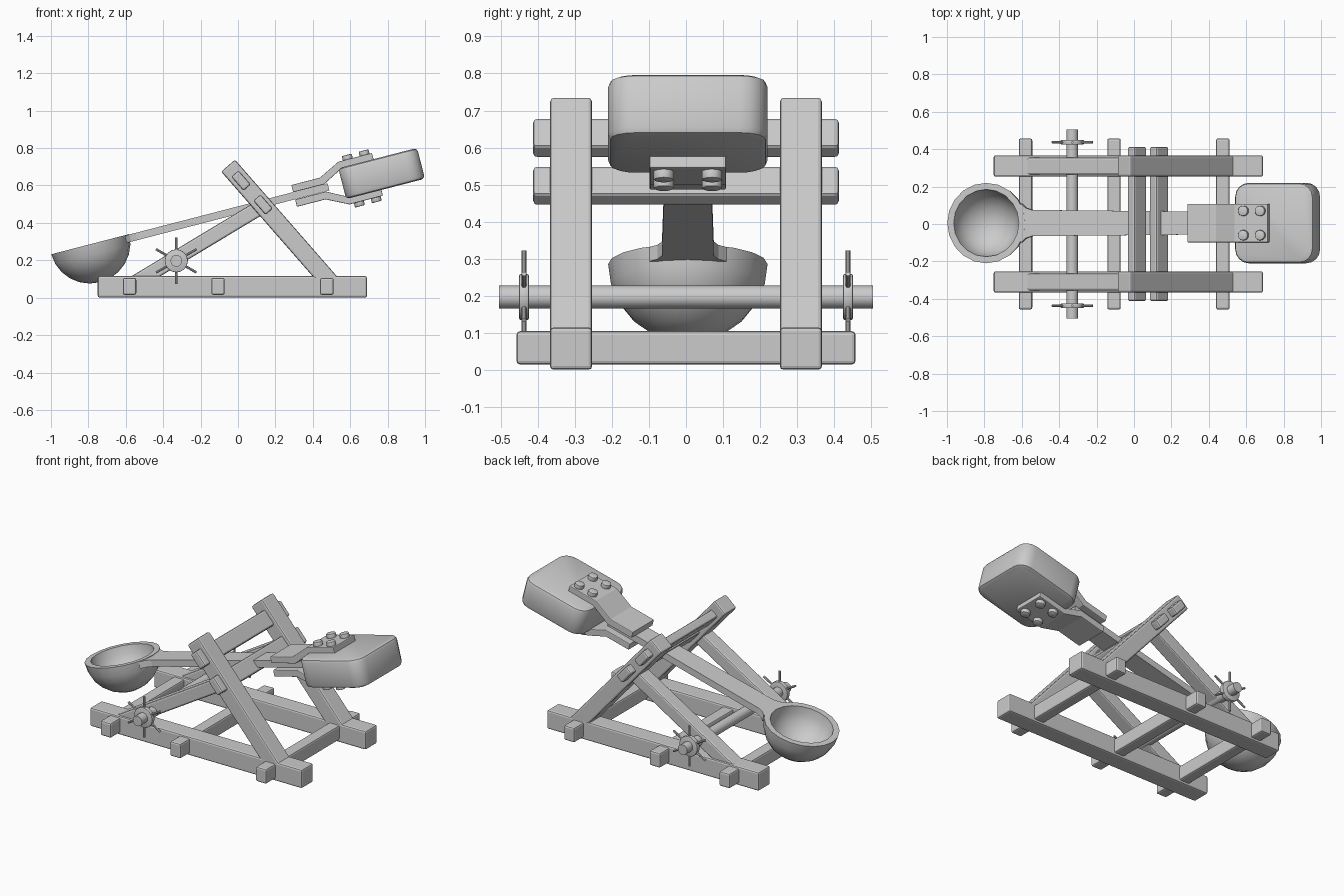
import bpy, bmesh, math
from mathutils import Matrix, Vector

if "Cube" in bpy.data.objects:
    bpy.data.objects.remove(bpy.data.objects["Cube"])

TILT = Matrix.Translation((-0.79, 0.005, 0.286)) @ Matrix.Rotation(math.radians(-14.5), 4, 'Y')


def finish(name, bm, matrix=Matrix(), bevel=0.0, smooth=False):
    bmesh.ops.recalc_face_normals(bm, faces=bm.faces[:])
    if bevel:
        edges = [e for e in bm.edges if e.calc_face_angle(0) > 0.5]
        bmesh.ops.bevel(bm, geom=edges, offset=bevel, segments=2, profile=0.5, affect='EDGES')
    me = bpy.data.meshes.new(name)
    bm.to_mesh(me)
    bm.free()
    me.transform(matrix)
    ob = bpy.data.objects.new(name, me)
    bpy.context.collection.objects.link(ob)
    if smooth:
        bpy.ops.object.select_all(action='DESELECT')
        ob.select_set(True)
        bpy.context.view_layer.objects.active = ob
        bpy.ops.object.shade_smooth_by_angle(angle=math.radians(40))
    return ob


def box(name, center, size, angle=0, bevel=0.01):
    # angle tips the local x axis upward in the xz plane
    bm = bmesh.new()
    bmesh.ops.create_cube(bm, size=1, matrix=Matrix.Diagonal((*size, 1)))
    return finish(name, bm, Matrix.Translation(center) @ Matrix.Rotation(-angle, 4, 'Y'), bevel)


def beam(name, a, b, y, width, depth):
    # beam between two (x, z) points
    d = Vector(b) - Vector(a)
    m = (Vector(a) + Vector(b)) / 2
    return box(name, (m.x, y, m.y), (d.length, depth, width), math.atan2(d.y, d.x))


def rod(name, center, radius, length, axis, sides=16, matrix=Matrix(), bevel=0.0):
    bm = bmesh.new()
    bmesh.ops.create_cone(bm, cap_ends=True, segments=sides, radius1=radius, radius2=radius, depth=length)
    rot = Vector((0, 0, 1)).rotation_difference(Vector(axis)).to_matrix().to_4x4()
    return finish(name, bm, matrix @ Matrix.Translation(center) @ rot, bevel, True)


def extrude(name, pts, vec, to3d, matrix, bevel=0.0):
    bm = bmesh.new()
    f = bm.faces.new([bm.verts.new(to3d(*p)) for p in pts])
    r = bmesh.ops.extrude_face_region(bm, geom=[f])
    bmesh.ops.translate(bm, vec=vec, verts=[v for v in r['geom'] if isinstance(v, bmesh.types.BMVert)])
    return finish(name, bm, matrix, bevel)


# Side frames
for s, side in ((-1, 'front'), (1, 'back')):
    y = s * 0.31
    box(f'{side}_base_rail', (-0.03, y, 0.058), (1.44, 0.114, 0.114))
    beam(f'{side}_leaning_post', (0.515, 0.056), (-0.053, 0.706), y, 0.098, 0.113)
    beam(f'{side}_brace', (-0.575, 0.065), (0.13, 0.489), y, 0.08, 0.092)

# Cross beams, on the ground frame and through the posts
for i, x in enumerate((-0.58, -0.107, 0.475)):
    box(f'base_cross_beam_{i}', (x, 0, 0.06), (0.072, 0.915, 0.09))
for i, (x, z) in enumerate(((0.016, 0.626), (0.134, 0.497))):
    box(f'post_cross_beam_{i}', (x, 0, z), (0.1, 0.825, 0.052), math.atan2(-0.753, 0.658))

# Winch axle with spoked hubs
AX, AZ = -0.33, 0.197
rod('winch_axle', (AX, 0, AZ), 0.031, 1.01, (0, 1, 0))
for s, side in ((-1, 'front'), (1, 'back')):
    rod(f'{side}_winch_hub', (AX, s * 0.437, AZ), 0.062, 0.026, (0, 1, 0), 16, bevel=0.004)
    for k in range(6):
        a = math.radians(30 + 60 * k)
        d = Vector((math.cos(a), 0, math.sin(a)))
        rod(f'{side}_winch_spoke_{k}', Vector((AX, s * 0.437, AZ)) + d * 0.085, 0.0065, 0.08, d, 8)

# Throwing bowl: revolved shell
R, r = 0.215, 0.18
profile = [(R * math.sin(math.radians(a)), -0.21 * math.cos(math.radians(a))) for a in range(0, 91, 15)]
profile += [(r * math.sin(math.radians(a)), -0.175 * math.cos(math.radians(a))) for a in range(90, -1, -15)]
bm = bmesh.new()
vs = [bm.verts.new((x, 0, z)) for x, z in profile]
es = [bm.edges.new(p) for p in zip(vs, vs[1:])]
bmesh.ops.spin(bm, geom=vs + es, cent=(0, 0, 0), axis=(0, 0, 1), angle=math.tau, steps=20)
bmesh.ops.remove_doubles(bm, verts=bm.verts[:], dist=0.0005)
finish('throwing_bowl', bm, TILT, 0, True)

# Throwing arm, flaring into the bowl rim
half = [(0.19, 0.105), (0.215, 0.082), (0.25, 0.07), (1.31, 0.06)]
outline = half + [(u, -v) for u, v in reversed(half)]
extrude('throwing_arm', outline, (0, 0, 0.04), lambda u, v: (u, v, -0.042), TILT)

# Counterweight block: rounded corners, softened rims
bm = bmesh.new()
bmesh.ops.create_cube(bm, size=1, matrix=Matrix.Translation((1.603, 0, -0.024)) @ Matrix.Diagonal((0.435, 0.43, 0.17, 1)))
upright = [e for e in bm.edges if abs(e.verts[0].co.z - e.verts[1].co.z) > 0.1]
bmesh.ops.bevel(bm, geom=upright, offset=0.075, segments=4, profile=0.5, affect='EDGES')
rims = [e for e in bm.edges if e.calc_face_angle(0) > 1]
bmesh.ops.bevel(bm, geom=rims, offset=0.02, segments=2, profile=0.5, affect='EDGES')
finish('counterweight', bm, TILT, 0, True)

# Bent bracket plates with bolts, mirrored about the arm
MID = -0.023
path = [(1.12, 0.02), (1.29, 0.02), (1.405, 0.08), (1.58, 0.08),
        (1.58, 0.118), (1.395, 0.118), (1.278, 0.06), (1.12, 0.06)]
for s, side in ((1, 'upper'), (-1, 'lower')):
    extrude(f'{side}_bracket', path, (0, 0.206, 0),
            lambda u, w: (u, -0.103, MID + s * w), TILT, 0.004)
    for i, u in enumerate((1.447, 1.54)):
        for j, v in enumerate((-0.065, 0.065)):
            rod(f'{side}_bolt_{i}{j}', (u, v, MID + s * 0.125), 0.028, 0.034, (0, 0, 1), 12, TILT, 0.005)
